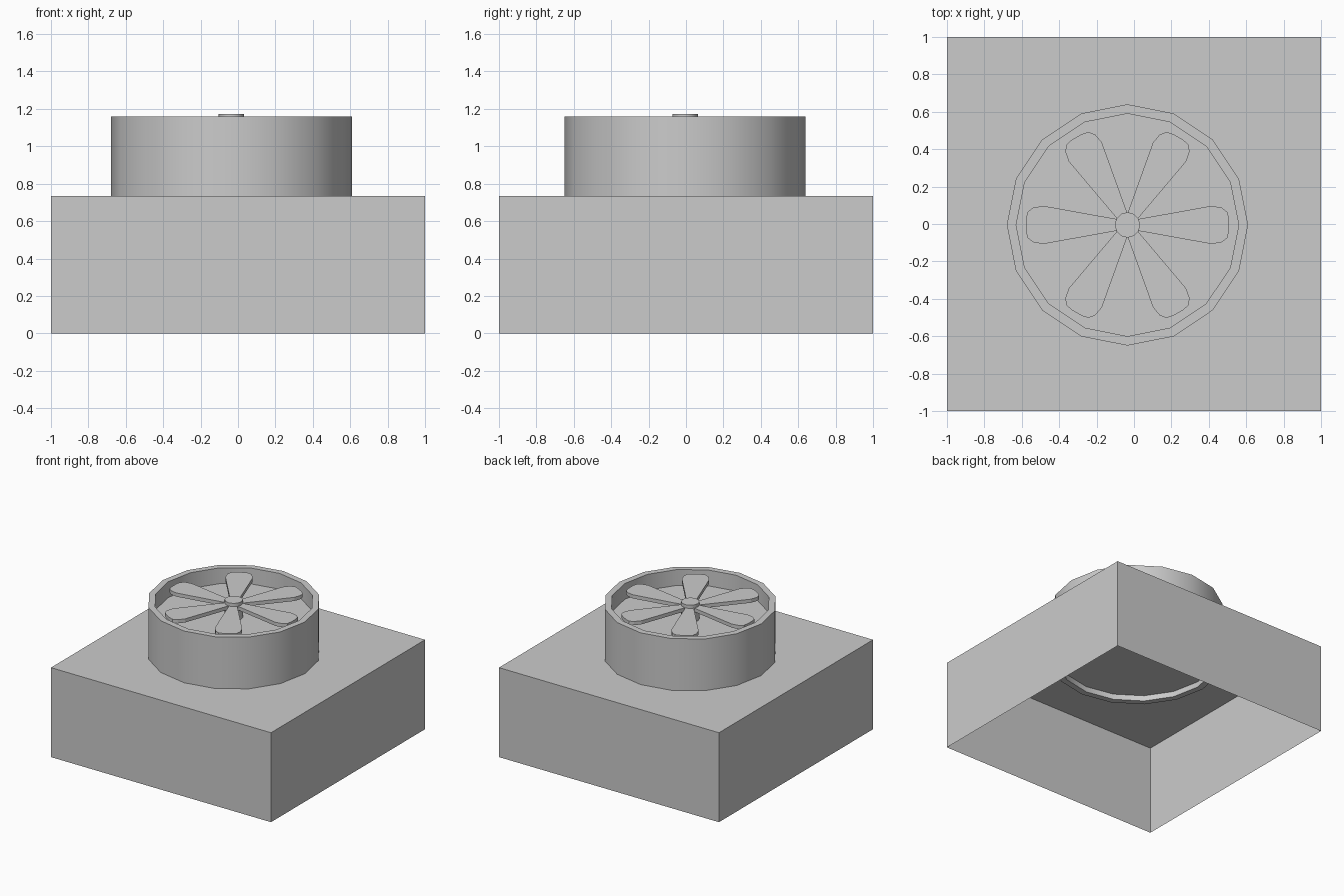
import bpy, bmesh
from math import cos, sin, pi

if "Cube" in bpy.data.objects:
    bpy.data.objects.remove(bpy.data.objects["Cube"])

CX, CY = -0.035, -0.005   # fan axis


def finish(bm, name, smooth=False):
    bmesh.ops.recalc_face_normals(bm, faces=bm.faces)
    me = bpy.data.meshes.new(name)
    bm.to_mesh(me)
    bm.free()
    ob = bpy.data.objects.new(name, me)
    bpy.context.collection.objects.link(ob)
    if smooth:
        bpy.ops.object.select_all(action='DESELECT')
        ob.select_set(True)
        bpy.context.view_layer.objects.active = ob
        bpy.ops.object.shade_smooth_by_angle(angle=pi / 5)
    return ob


def circle(bm, r, z, n=16):
    return [bm.verts.new((CX + r * cos(2 * pi * i / n), CY + r * sin(2 * pi * i / n), z))
            for i in range(n)]


def bridge(bm, a, b):
    for i in range(len(a)):
        j = (i + 1) % len(a)
        bm.faces.new((a[i], a[j], b[j], b[i]))


def disc(name, r, z0, z1, n):
    bm = bmesh.new()
    a, b = circle(bm, r, z0, n), circle(bm, r, z1, n)
    bridge(bm, a, b)
    bm.faces.new(a)
    bm.faces.new(b)
    return finish(bm, name, True)


# Housing: box open at the bottom
bm = bmesh.new()
bmesh.ops.create_cube(bm, size=2)
for v in bm.verts:
    v.co.z = 0.735 if v.co.z > 0 else 0
bm.faces.ensure_lookup_table()
bottom = [f for f in bm.faces if f.calc_center_median().z < 0.01]
bmesh.ops.delete(bm, geom=bottom, context='FACES_ONLY')
finish(bm, "housing")

# Fan shroud: sixteen-sided tube reaching slightly through the housing top
bm = bmesh.new()
rings = [circle(bm, r, z) for r, z in
         ((0.645, 0.69), (0.645, 1.16), (0.595, 1.16), (0.595, 0.69))]
for k in range(4):
    bridge(bm, rings[k], rings[(k + 1) % 4])
finish(bm, "shroud", True)

# Floor inside the shroud
bm = bmesh.new()
bm.faces.new(circle(bm, 0.595, 1.03))
finish(bm, "shroud_floor")

# Hub
disc("hub", 0.068, 1.03, 1.172, 12)

# Six flat blades, wide and rounded at the tip
half = [(0.05, 0.03), (0.45, 0.102), (0.505, 0.092), (0.535, 0.068), (0.543, 0.03)]
outline = half + [(x, -y) for x, y in reversed(half)]
for k in range(6):
    t = k * pi / 3
    bm = bmesh.new()
    lo, hi = [[bm.verts.new((CX + x * cos(t) - y * sin(t), CY + x * sin(t) + y * cos(t), z))
               for x, y in outline] for z in (1.115, 1.145)]
    bridge(bm, lo, hi)
    bm.faces.new(lo)
    bm.faces.new(hi)
    finish(bm, f"blade_{k + 1}")
